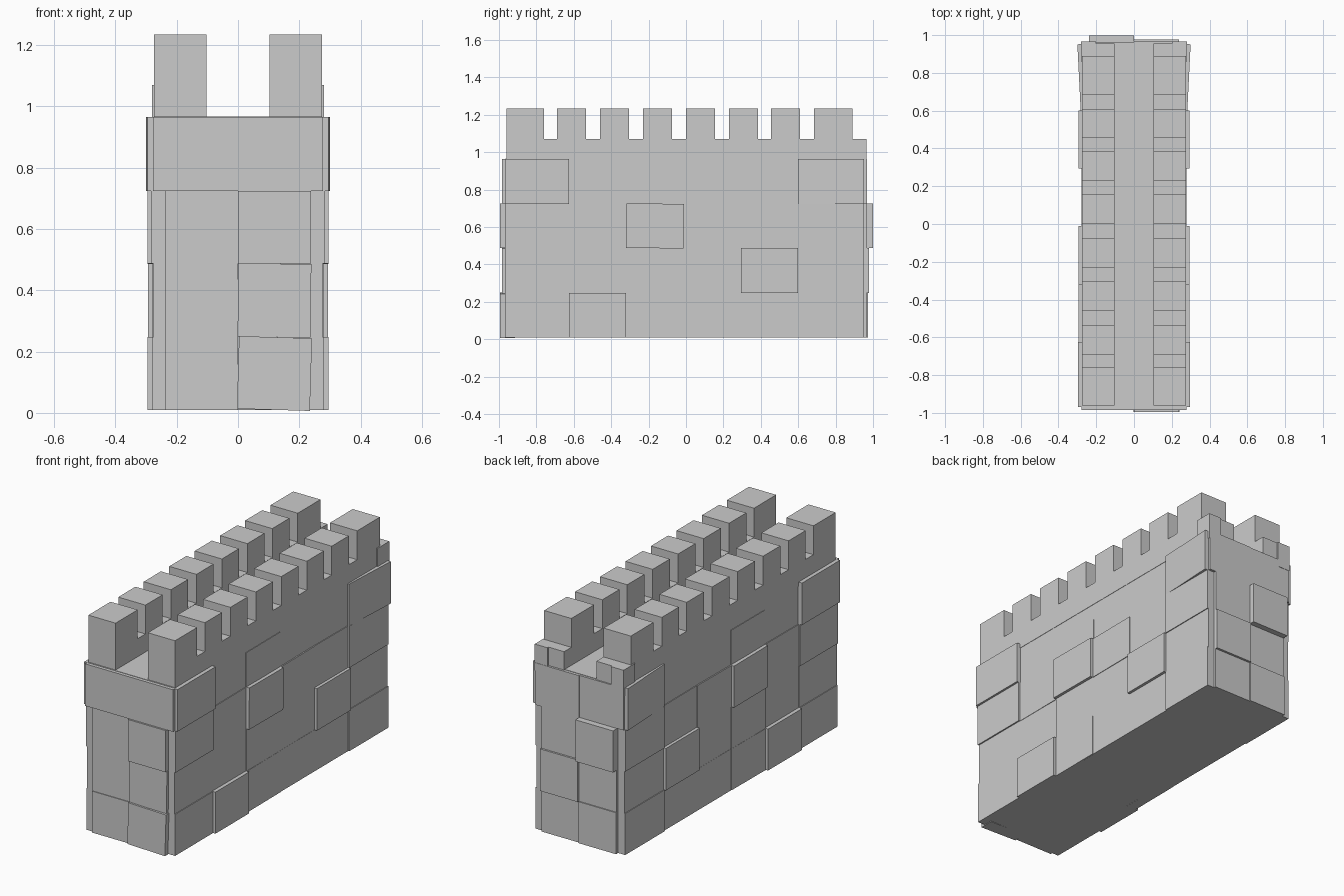
import bpy, bmesh
from mathutils import Matrix, Vector

if "Cube" in bpy.data.objects:
    bpy.data.objects.remove(bpy.data.objects["Cube"])

stone = bpy.data.materials.new("grey stone")
stone.diffuse_color = (0.6, 0.6, 0.6, 1)
stone.use_nodes = True
stone.node_tree.nodes["Principled BSDF"].inputs["Base Color"].default_value = stone.diffuse_color


def finish(name, bm, mirror=False):
    bmesh.ops.recalc_face_normals(bm, faces=bm.faces)
    mesh = bpy.data.meshes.new(name)
    bm.to_mesh(mesh)
    bm.free()
    mesh.materials.append(stone)
    ob = bpy.data.objects.new(name, mesh)
    bpy.context.collection.objects.link(ob)
    if mirror:
        ob.modifiers.new("mirror", 'MIRROR').use_axis[0] = True
    return ob


def box(name, xs, ys, zs, mirror=False, tilt=0.0, axis='X'):
    """Box between the given limits, turned about its own centre."""
    lo, hi = Vector((xs[0], ys[0], zs[0])), Vector((xs[1], ys[1], zs[1]))
    bm = bmesh.new()
    bmesh.ops.create_cube(bm, size=1)
    bm.transform(Matrix.Translation((lo + hi) / 2) @ Matrix.Rotation(tilt, 4, axis)
                 @ Matrix.Diagonal((hi - lo).to_4d()))
    return finish(name, bm, mirror)


# Wall core
box("wall_core", (-0.272, 0.272), (-0.965, 0.95), (0.01, 0.967))

# Battlements: stepped profile extruded across each parapet
merlons = [(-0.96, -0.76), (-0.69, -0.535), (-0.46, -0.305), (-0.23, -0.075),
           (0.0, 0.155), (0.23, 0.385), (0.455, 0.61), (0.685, 0.89)]
profile = [(-0.96, 0.94)]
for a, b in merlons:
    if a > -0.96:
        profile.append((a, 1.07))
    profile += [(a, 1.235), (b, 1.235), (b, 1.07)]
profile += [(0.955, 1.07), (0.955, 0.94)]
bm = bmesh.new()
face = bm.faces.new([bm.verts.new((0.102, y, z)) for y, z in profile])
ext = bmesh.ops.extrude_face_region(bm, geom=[face])
bmesh.ops.translate(bm, vec=(0.172, 0, 0),
                    verts=[v for v in ext["geom"] if isinstance(v, bmesh.types.BMVert)])
finish("battlement", bm, True)

# Small stone wrapping the back end of each parapet
box("parapet_end_stone", (0.2, 0.281), (0.86, 0.965), (0.92, 1.07), True)

# Side stones: outer face position by course (bottom first) and column
cols = [-0.968, -0.625, -0.32, -0.012, 0.295, 0.6, 0.953]
rows = [0.01, 0.247, 0.487, 0.725, 0.965]
depth = [[.280, .295, .280, .277, .277, .283],
         [.276, .274, .279, .276, .293, .279],
         [.284, .276, .295, .279, .276, .284],
         [.296, None, .275, None, None, .291]]
turn = {(0, 2): 0.006, (1, 1): -0.005, (2, 1): 0.006, (2, 2): -0.006,
        (2, 3): 0.008, (2, 4): -0.006, (3, 2): 0.004}
for r, line in enumerate(depth):
    for c, x in enumerate(line):
        if x is None:
            continue
        top = 0.922 if (r, c) == (3, 2) else rows[r + 1]
        last = (r, c) == (3, 5)
        box(f"side_stone_{r}_{c}", (x - 0.06, x), (cols[c], cols[c + 1]), (rows[r], top),
            True, -0.05 if last else turn.get((r, c), 0), 'Z' if last else 'X')

# End stones: (left, right) outward positions by course
front = [(0.980, 0.995), (0.976, 0.984), (0.977, 0.994), (0.984, 0.984)]
back = [(0.972, 0.965), (0.966, 0.978), (0.999, 0.967), (0.963, 0.967)]
for name, ends, sign in (("front", front, -1), ("back", back, 1)):
    for r, pair in enumerate(ends):
        w = 0.278 if r == 3 else 0.238
        for side, y in zip((-1, 1), pair):
            skew = 0.03 if (name, side, r) == ("front", 1, 0) else \
                0.012 if (name, side, r) == ("front", 1, 1) else 0
            box(f"{name}_stone_{r}_{'left' if side < 0 else 'right'}",
                sorted((0, side * w)), sorted((sign * (y - 0.08), sign * y)),
                (rows[r], rows[r + 1]), False, skew, 'Y')
